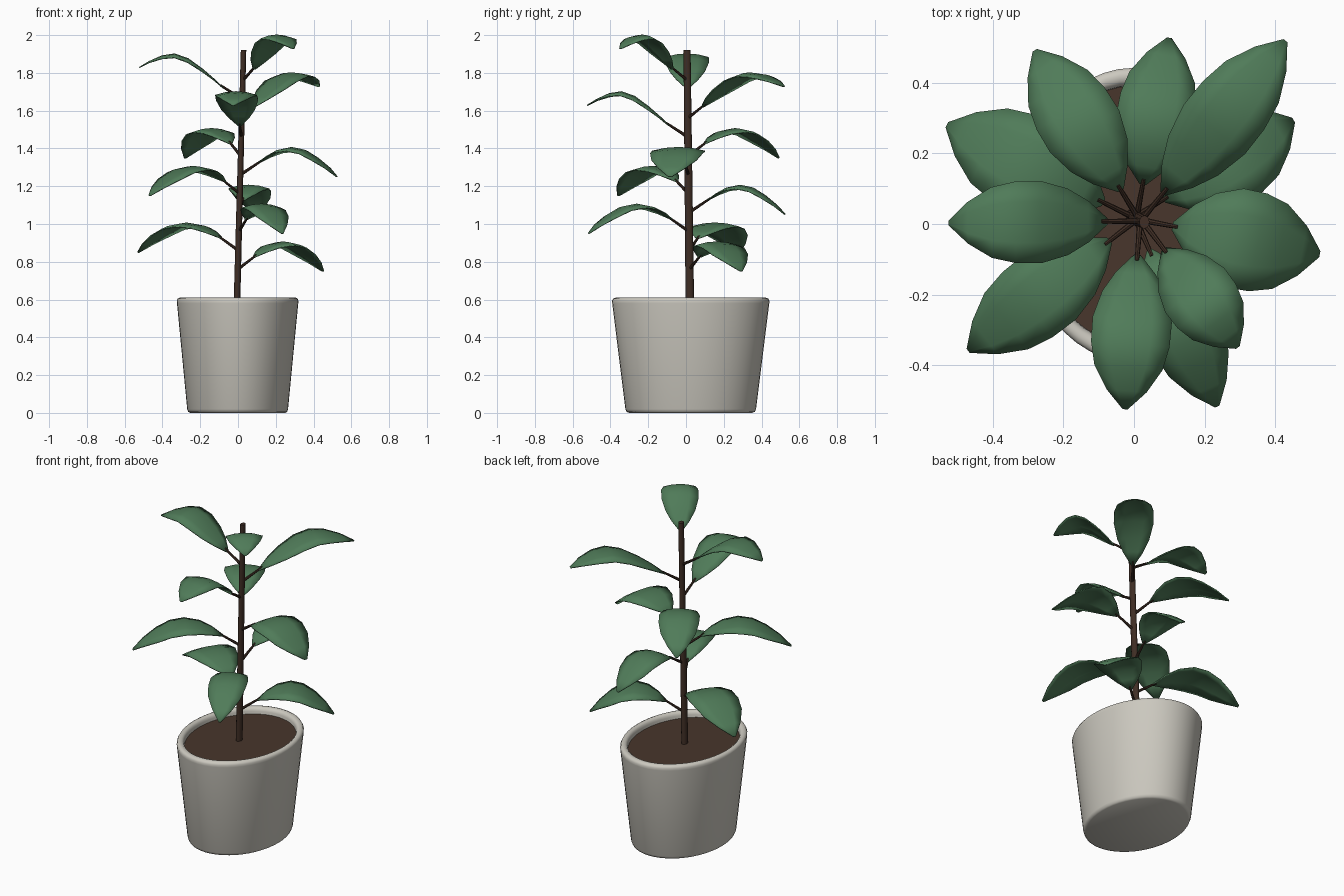
import bpy, bmesh, math
from mathutils import Vector

if "Cube" in bpy.data.objects:
    bpy.data.objects.remove(bpy.data.objects["Cube"])


def material(name, rgb):
    m = bpy.data.materials.new(name)
    m.diffuse_color = (*rgb, 1)
    m.use_nodes = True
    m.node_tree.nodes["Principled BSDF"].inputs["Base Color"].default_value = m.diffuse_color
    return m


POT = material("pot_glaze", (0.60, 0.58, 0.52))
SOIL = material("soil", (0.065, 0.037, 0.025))
BARK = material("bark", (0.05, 0.027, 0.018))
GREEN = material("leaf_green", (0.08, 0.2, 0.1))
STRETCH = 1.295  # pot and trunk are oval, longer along y


def finish(name, bm, mat, angle=40):
    bmesh.ops.recalc_face_normals(bm, faces=bm.faces)
    me = bpy.data.meshes.new(name)
    bm.to_mesh(me)
    bm.free()
    me.materials.append(mat)
    ob = bpy.data.objects.new(name, me)
    bpy.context.collection.objects.link(ob)
    bpy.ops.object.select_all(action='DESELECT')
    bpy.context.view_layer.objects.active = ob
    ob.select_set(True)
    bpy.ops.object.shade_smooth_by_angle(angle=math.radians(angle))
    return ob


def loft(bm, rings, closed=True, caps=True):
    rows = [[bm.verts.new(p) for p in r] for r in rings]
    n = len(rows[0])
    for a, b in zip(rows, rows[1:]):
        for i in range(n if closed else n - 1):
            j = (i + 1) % n
            bm.faces.new((a[i], a[j], b[j], b[i]))
    if caps:
        bm.faces.new(rows[0])
        bm.faces.new(rows[-1])


def oval(cx, cy, z, r, sides):
    return [(cx + r * math.cos(k * math.tau / sides),
             cy + r * STRETCH * math.sin(k * math.tau / sides), z) for k in range(sides)]


def trunk_at(z):
    return Vector((-0.005 + 0.026 * (z - 0.6), 0.02 - 0.011 * (z - 0.6), z))


# Pot: outer wall, rounded rim, inner wall down to below the soil
profile = [(0.252, 0), (0.262, 0.006), (0.267, 0.02), (0.321, 0.58), (0.322, 0.594),
           (0.317, 0.605), (0.307, 0.61), (0.295, 0.608), (0.287, 0.6), (0.284, 0.588),
           (0.28, 0.54)]
bm = bmesh.new()
loft(bm, [oval(-0.002, 0.025, z, r, 48) for r, z in profile])
finish("pot", bm, POT, 50)

# Soil
bm = bmesh.new()
loft(bm, [oval(-0.002, 0.025, 0.545, 0.281, 48), oval(-0.002, 0.025, 0.572, 0.284, 48)])
finish("soil", bm, SOIL)

# Trunk, leaning and tapering slightly
bm = bmesh.new()
loft(bm, [oval(*trunk_at(z), r, 12) for z, r in ((0.56, 0.0175), (1.92, 0.0145))])
finish("trunk", bm, BARK)

# Leaf shape along its length: position, width, low-leaf height, high-leaf height
STATIONS = [(0, 0.08, 0.065, 0.06), (0.12, 0.5, 0.1, 0.11), (0.25, 0.8, 0.13, 0.16),
            (0.42, 0.99, 0.145, 0.215), (0.58, 0.98, 0.131, 0.24),
            (0.73, 0.85, 0.092, 0.23), (0.88, 0.5, 0.04, 0.2), (1, 0.06, -0.01, 0.168)]
# Leaf tips (x, y) and half width, from bottom to top
LEAVES = [(0.45, 0.293, 0.13), (-0.528, 0.28, 0.138), (0.235, -0.515, 0.107),
          (0.1, 0.525, 0.11), (-0.468, -0.358, 0.118), (0.524, -0.085, 0.143),
          (-0.28, 0.49, 0.115), (-0.025, -0.523, 0.113), (0.428, 0.518, 0.112),
          (-0.523, 0.003, 0.117), (0.293, -0.348, 0.105)]

for i, (tx, ty, half) in enumerate(LEAVES):
    base = trunk_at(0.76 + 0.1 * i)
    reach = Vector((tx - base.x, ty - base.y, 0))
    out = reach.normalized()
    side = Vector((-out.y, out.x, 0))
    start, length = 0.1, reach.length
    rows = []
    for t, w, low, high in STATIONS:
        c = base + out * (start + t * (length - start))
        c.z += low if i < 7 else high
        rows.append([c + side * (s * w * half) - Vector((0, 0, 0.02 * (s * w) ** 2))
                     for s in (-1, -0.5, 0, 0.5, 1)])
    # Leaf blade
    bm = bmesh.new()
    loft(bm, rows, closed=False, caps=False)
    leaf = finish(f"leaf_{i + 1}", bm, GREEN, 50)
    mod = leaf.modifiers.new("thickness", 'SOLIDIFY')
    mod.thickness, mod.offset = 0.006, 0
    # Stalk from trunk to blade
    end = rows[0][2].lerp(rows[1][2], 0.3)
    up = (end - base).normalized().cross(side)
    bm = bmesh.new()
    loft(bm, [[p + r * (side * math.cos(k * math.tau / 8) + up * math.sin(k * math.tau / 8))
               for k in range(8)] for p, r in ((base, 0.009), (end, 0.006))])
    finish(f"stalk_{i + 1}", bm, BARK)
